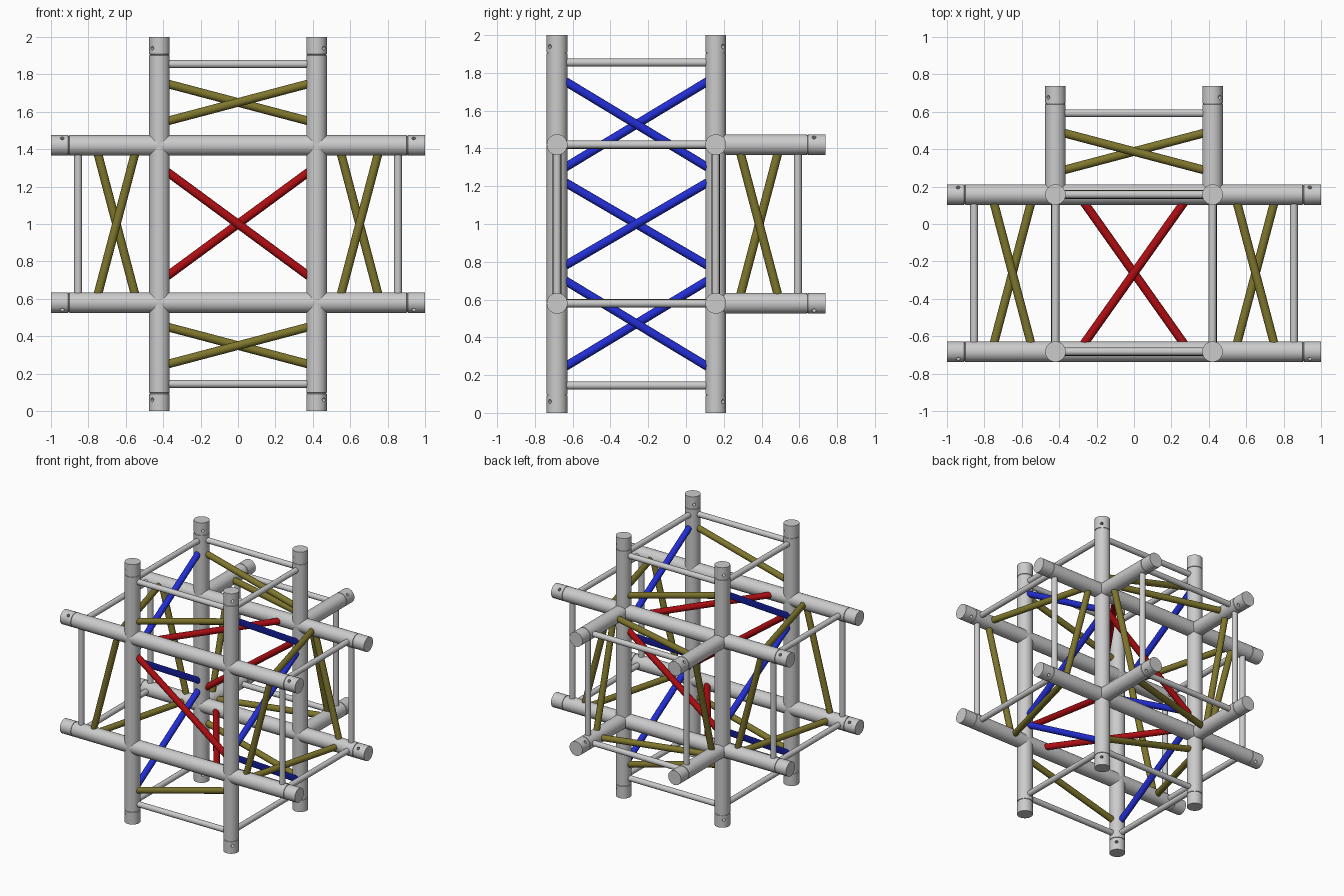
import bpy, bmesh, math
from mathutils import Vector

if "Cube" in bpy.data.objects:
    bpy.data.objects.remove(bpy.data.objects["Cube"])

CENTRE = Vector((0, -0.2625, 1.0))   # middle of the box core
H = 0.42                             # half spacing of the main tubes
R, THIN, STRUT = 0.055, 0.021, 0.023 # tube radii
SIDES = 32


def material(name, rgb):
    m = bpy.data.materials.new(name)
    m.diffuse_color = (*rgb, 1)
    m.use_nodes = True
    m.node_tree.nodes["Principled BSDF"].inputs["Base Color"].default_value = m.diffuse_color
    return m


GREY = material("aluminium grey", (0.60, 0.60, 0.60))
OLIVE = material("olive", (0.21, 0.18, 0.026))
RED = material("red", (0.42, 0.004, 0.006))
BLUE = material("blue", (0.016, 0.027, 0.66))


def lathe(name, start, end, profile, mat, sides=SIDES):
    """Closed round bar along start-end; profile is (distance, radius) pairs."""
    start, end = Vector(start), Vector(end)
    rot = (end - start).to_track_quat('Z', 'Y')
    bm = bmesh.new()
    rings = []
    for d, r in profile:
        rings.append([bm.verts.new((r * math.cos(2 * math.pi * i / sides),
                                    r * math.sin(2 * math.pi * i / sides), d))
                      for i in range(sides)])
    for a, b in zip(rings, rings[1:]):
        for i in range(sides):
            j = (i + 1) % sides
            bm.faces.new((a[i], a[j], b[j], b[i]))
    bm.faces.new(rings[0][::-1])
    bm.faces.new(rings[-1])
    for v in bm.verts:
        v.co = rot @ v.co + start + CENTRE
    me = bpy.data.meshes.new(name)
    bm.to_mesh(me)
    bm.free()
    me.materials.append(mat)
    ob = bpy.data.objects.new(name, me)
    bpy.context.collection.objects.link(ob)
    return ob


def rod(name, start, end, radius, mat, sides=24):
    length = (Vector(end) - Vector(start)).length
    return lathe(name, start, end, [(0, radius), (length, radius)], mat, sides)


def place(axis, along, u, v):
    """Point with `along` on the axis and u, v on the other two, in order."""
    p = [u, v]
    p.insert(axis, along)
    return Vector(p)


def smooth(ob):
    bpy.ops.object.select_all(action='DESELECT')
    ob.select_set(True)
    bpy.context.view_layer.objects.active = ob
    bpy.ops.object.shade_smooth_by_angle(angle=math.radians(35))


def main_tube(name, axis, lo, u, v):
    """Main tube with a seam groove and a pin hole at each free end."""
    free_ends = [1] if lo > 0 else [-1, 1]
    profile = [(0, R)]
    for s in free_ends:
        seam = s * 0.905 - lo
        profile += [(seam - 0.003, R), (seam - 0.002, R - 0.004),
                    (seam + 0.002, R - 0.004), (seam + 0.003, R)]
    profile.append((1 - lo, R))
    tube = lathe(name, place(axis, lo, u, v), place(axis, 1, u, v), profile, GREY)
    for s in free_ends:
        off = 0.08
        du, dv = math.copysign(off, u), math.copysign(off, v)
        drill = rod("pin_hole_cutter", place(axis, s * 0.94, u - du, v - dv),
                    place(axis, s * 0.94, u + du, v + dv), 0.011, GREY, 12)
        drill.hide_render = True
        mod = tube.modifiers.new("pin hole", 'BOOLEAN')
        mod.operation, mod.solver, mod.object = 'DIFFERENCE', 'EXACT', drill
        bpy.context.view_layer.objects.active = tube
        bpy.ops.object.modifier_apply(modifier=mod.name)
        bpy.data.objects.remove(drill)
    smooth(tube)


# Main tubes: through in x and z, only backwards in y
for axis, lo, label in ((0, -1, "cross_tube"), (1, H, "back_tube"), (2, -1, "upright_tube")):
    for u in (-H, H):
        for v in (-H, H):
            main_tube(label, axis, lo, u, v)

# Thin square frame near the end of each arm
for axis, sign in ((0, -1), (0, 1), (1, 1), (2, -1), (2, 1)):
    a = sign * 0.855
    for s in (-H, H):
        smooth(rod("end_brace", place(axis, a, -H, s), place(axis, a, H, s), THIN, GREY))
        smooth(rod("end_brace", place(axis, a, s, -H), place(axis, a, s, H), THIN, GREY))


def crossed_struts(name, mat, axis, u0, u1, v0, v1):
    """Diagonal on the negative face and its mirror on the positive face."""
    for plane, a, b in ((-H, v0, v1), (H, v1, v0)):
        p, q = place(axis, plane, u0, a), place(axis, plane, u1, b)
        ext = (q - p) * 0.04
        smooth(rod(name, p - ext, q + ext, STRUT, mat))


E, N, F = 0.36, 0.555, 0.745   # strut reach across, near and far along an arm

# Core diagonals
crossed_struts("core_strut", RED, 1, -E, E, 0.265, -0.265)
crossed_struts("core_strut", RED, 2, -0.255, 0.255, E, -E)
crossed_struts("side_strut", BLUE, 0, -E, E, 0.21, -0.21)

# Upper and lower arm diagonals
crossed_struts("side_strut", BLUE, 0, -E, E, 0.31, F)
crossed_struts("side_strut", BLUE, 0, -E, E, -F, -0.31)
crossed_struts("arm_strut", OLIVE, 1, -E, E, N, F)
crossed_struts("arm_strut", OLIVE, 1, -E, E, -F, -N)

# Left and right arm diagonals
for axis in (1, 2):
    crossed_struts("arm_strut", OLIVE, axis, N, F, -E, E)
    crossed_struts("arm_strut", OLIVE, axis, -F, -N, -E, E)

# Back arm diagonals
crossed_struts("arm_strut", OLIVE, 2, -E, E, N, F)
crossed_struts("arm_strut", OLIVE, 0, N, F, -E, E)
